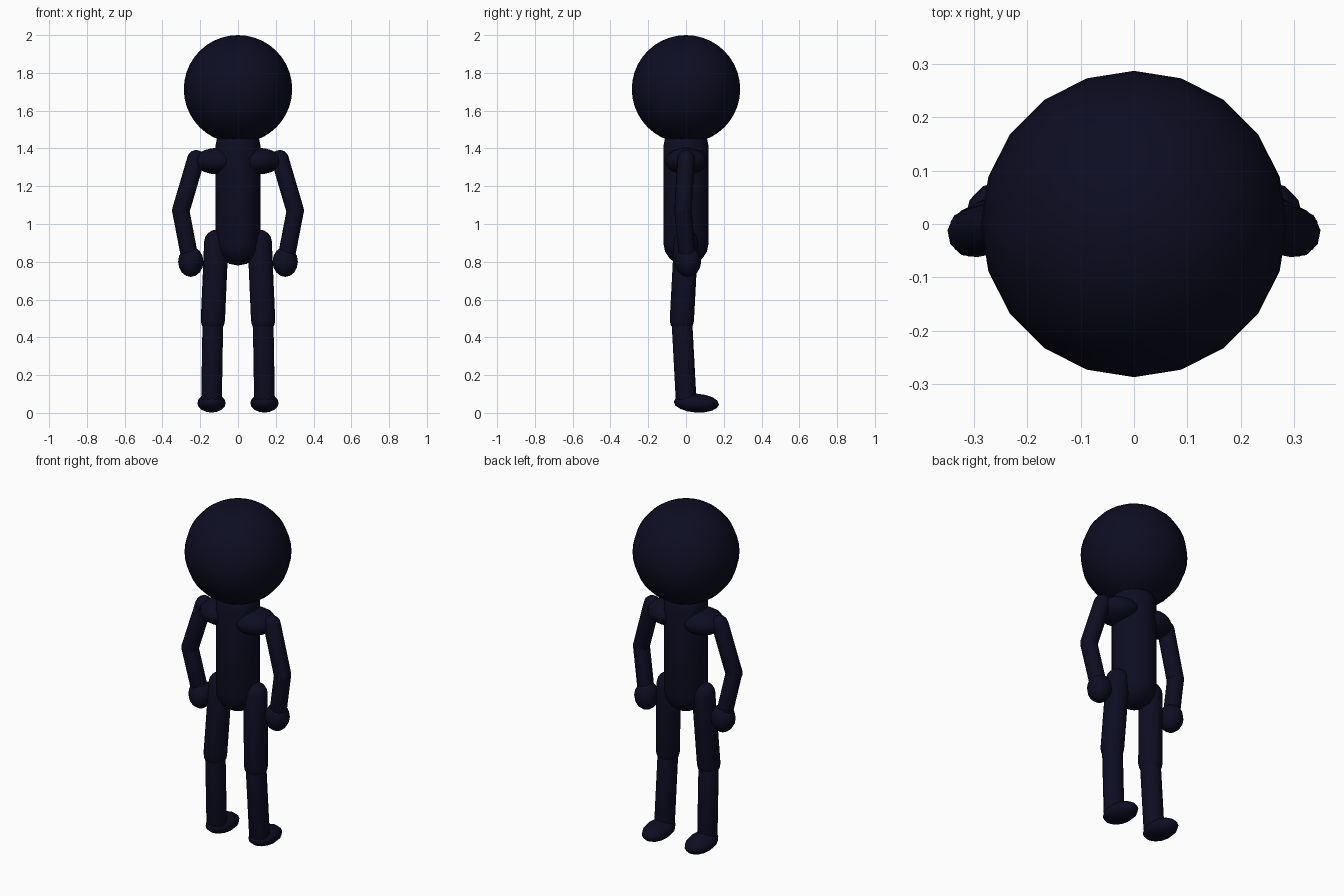
import bpy, bmesh, math
from mathutils import Vector, Matrix

cube = bpy.data.objects.get("Cube")
if cube:
    bpy.data.objects.remove(cube, do_unlink=True)

# One dark navy colour for the whole figure
navy = bpy.data.materials.new("dark navy")
navy.use_nodes = True
COLOUR = (0.004, 0.004, 0.016, 1)
navy.diffuse_color = COLOUR
navy.node_tree.nodes["Principled BSDF"].inputs["Base Color"].default_value = COLOUR


def finish(name, bm):
    bmesh.ops.recalc_face_normals(bm, faces=bm.faces)
    for face in bm.faces:
        face.smooth = True
    mesh = bpy.data.meshes.new(name)
    bm.to_mesh(mesh)
    bm.free()
    mesh.materials.append(navy)
    obj = bpy.data.objects.new(name, mesh)
    bpy.context.collection.objects.link(obj)
    return obj


def ellipsoid(name, centre, radii, segments=12, rings=8, turn=0, tilt=0):
    bm = bmesh.new()
    matrix = (Matrix.Translation(centre) @ Matrix.Rotation(tilt, 4, 'X')
              @ Matrix.Diagonal((*radii, 1)) @ Matrix.Rotation(turn, 4, 'Z'))
    bmesh.ops.create_uvsphere(bm, u_segments=segments, v_segments=rings,
                              radius=1, matrix=matrix)
    return finish(name, bm)


def capsule(name, start, end, radius, segments=12, cap=4):
    """Rounded limb between two joint centres."""
    start, end = Vector(start), Vector(end)
    axis = end - start
    bm = bmesh.new()
    verts = []
    for base, sign in ((0, -1), (axis.length, 1)):
        for i in range(cap + 1):
            step = cap - i if sign < 0 else i
            a = step / cap * math.pi / 2
            verts.append(bm.verts.new((radius * math.cos(a), 0,
                                       base + sign * radius * math.sin(a))))
    edges = [bm.edges.new(pair) for pair in zip(verts, verts[1:])]
    bmesh.ops.spin(bm, geom=verts + edges, cent=(0, 0, 0), axis=(0, 0, 1),
                   angle=math.tau, steps=segments)
    bmesh.ops.remove_doubles(bm, verts=bm.verts, dist=0.0005)
    turn = axis.to_track_quat('Z', 'Y').to_matrix().to_4x4()
    bm.transform(Matrix.Translation(start) @ turn)
    return finish(name, bm)


# Head and torso
ellipsoid("head", (0, 0, 1.714), (0.287, 0.287, 0.286), 20, 20, math.pi / 2)
capsule("torso", (0, 0, 0.9), (0, 0, 1.41), 0.12, 16)

# Paired shoulders, arms and legs
for side, s in (("left", 1), ("right", -1)):
    ellipsoid(side + "_shoulder", (s * 0.11, 0, 1.333), (0.12, 0.113, 0.07), 16, 10)

    arm_top = (s * 0.222, 0, 1.345)
    elbow = (s * 0.303, -0.016, 1.07)
    wrist = (s * 0.255, 0.008, 0.82)
    capsule(side + "_upper_arm", arm_top, elbow, 0.047, 10)
    capsule(side + "_forearm", elbow, wrist, 0.046, 10)
    ellipsoid(side + "_hand", (s * 0.25, 0.01, 0.8), (0.067, 0.07, 0.08), 12, 8)

    hip = (s * 0.115, 0, 0.905)
    knee = (s * 0.133, -0.022, 0.49)
    ankle = (s * 0.14, 0, 0.08)
    capsule(side + "_thigh", hip, knee, 0.065)
    capsule(side + "_shin", knee, ankle, 0.056)
    ellipsoid(side + "_foot", (s * 0.14, 0.055, 0.052), (0.075, 0.12, 0.05),
              12, 8, 0, -0.06)
